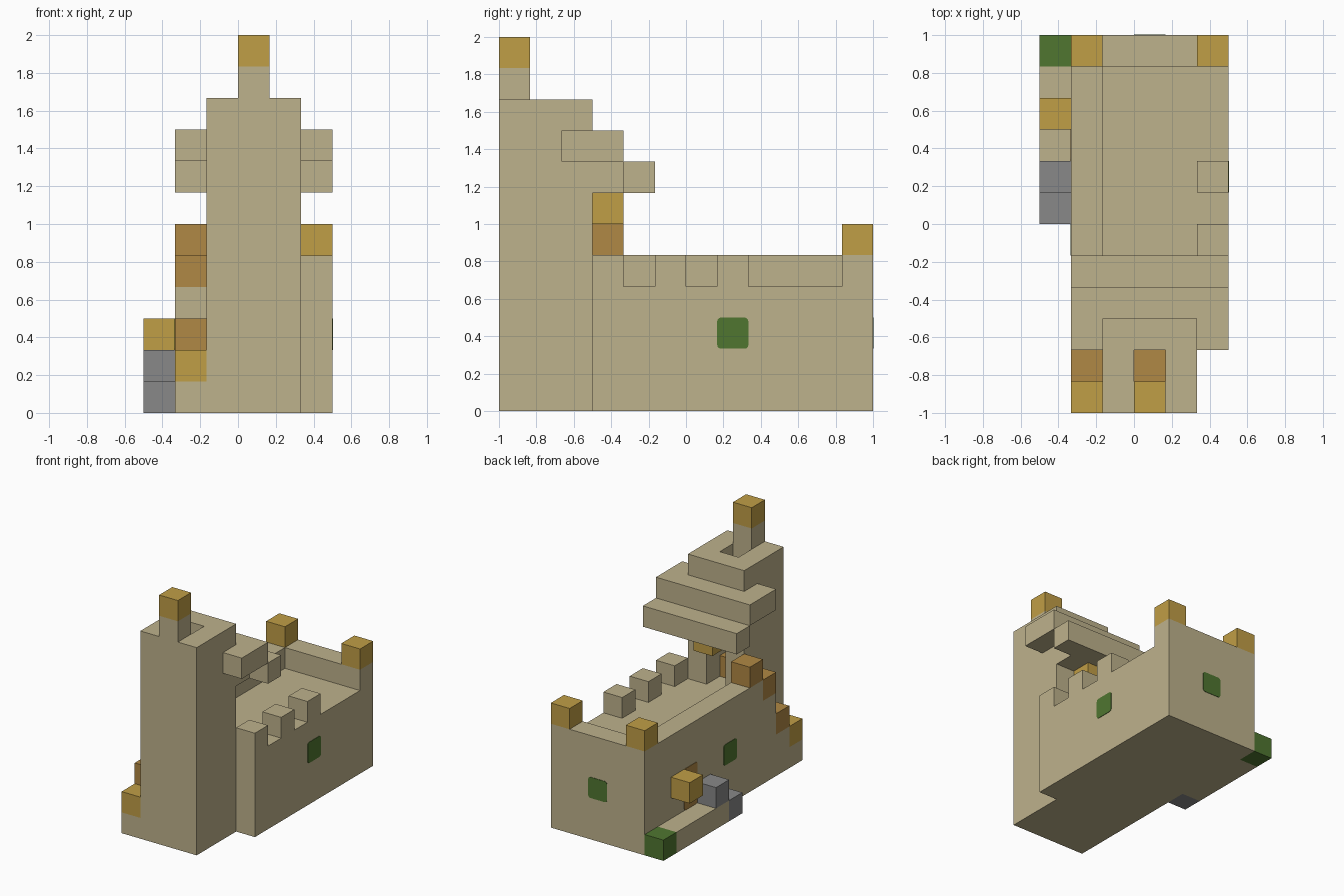
import bpy
import bmesh
from mathutils import Matrix, Vector

U = 1 / 6  # edge of one building block

old = bpy.data.objects.get("Cube")
if old:
    bpy.data.objects.remove(old, do_unlink=True)


def material(name, rgb):
    m = bpy.data.materials.new(name)
    m.use_nodes = True
    colour = (*rgb, 1)
    m.diffuse_color = colour
    m.node_tree.nodes["Principled BSDF"].inputs["Base Color"].default_value = colour
    return m


SAND = material("sandstone", (0.515, 0.445, 0.262))
GOLD = material("gold", (0.527, 0.342, 0.061))
BROWN = material("brown", (0.434, 0.246, 0.058))
GRAY = material("gray", (0.246, 0.246, 0.246))
GREEN = material("green", (0.08, 0.181, 0.03))


def add_box(bm, lo, hi):
    lo, hi = Vector(lo) * U, Vector(hi) * U
    size = Matrix.Diagonal((*(hi - lo), 1))
    return bmesh.ops.create_cube(
        bm, size=1, matrix=Matrix.Translation((lo + hi) / 2) @ size)["verts"]


def finish(bm, name, mat):
    mesh = bpy.data.meshes.new(name)
    bm.to_mesh(mesh)
    bm.free()
    mesh.materials.append(mat)
    obj = bpy.data.objects.new(name, mesh)
    bpy.context.scene.collection.objects.link(obj)
    return obj


def part(name, mat, *boxes):
    """One object from boxes given as (low corner, high corner) in blocks."""
    bm = bmesh.new()
    for lo, hi in boxes:
        add_box(bm, lo, hi)
    return finish(bm, name, mat)


def block(name, mat, x, y, z, height=1):
    return part(name, mat, ((x, y, z), (x + 1, y + 1, z + height)))


def plate(name, mat, lo, hi, axis):
    """Thin plate with rounded corners, flat along the given axis."""
    bm = bmesh.new()
    add_box(bm, lo, hi)
    corners = [e for e in bm.edges
               if abs((e.verts[0].co - e.verts[1].co).normalized()[axis]) > 0.9]
    bmesh.ops.bevel(bm, geom=corners, offset=0.02, segments=3,
                    profile=0.5, affect='EDGES')
    return finish(bm, name, mat)


# Main hall with its flat roof, side wall and back wall
part("hall", SAND, ((-2, -3, 0), (3, 6, 4)))
part("roof_side_wall", SAND, ((-2, -3, 4), (-1, 5, 5)))
part("roof_back_wall", SAND, ((-2, 5, 4), (3, 6, 5)))
for n, y in enumerate((-3, -1, 1)):
    block(f"battlement_{n + 1}", SAND, 2, y, 4)
for side, x in (("right", -2), ("left", 2)):
    block(f"back_post_{side}", GOLD, x, 5, 5)

# Tower: solid base, then a hollow shaft with a doorway to the roof
part("tower_base", SAND, ((-1, -6, 0), (2, -3, 4)))
part("tower_shaft", SAND,
     ((-1, -6, 4), (0, -3, 10)),
     ((1, -6, 4), (2, -3, 10)),
     ((0, -6, 4), (1, -5, 10)),
     ((0, -4, 6), (1, -3, 10)))
block("shaft_floor", BROWN, 0, -5, 4)
block("spire", SAND, 0, -6, 10)
block("spire_tip", GOLD, 0, -6, 11)

# Stepped canopy behind the tower, with a lamp over the doorway
part("canopy_upper", SAND, ((-2, -4, 8), (3, -3, 9)), ((-2, -3, 8), (3, -2, 9)))
part("canopy_lower", SAND, ((-2, -2, 7), (3, -1, 8)))
part("canopy_joint", SAND, ((-1, -3, 7), (2, -2, 8)))
block("doorway_lamp", GOLD, 0, -3, 6)

# Outer staircase climbing along the tower
for n, (y, z, mat) in enumerate(((-6, 1, GOLD), (-5, 2, BROWN), (-4, 4, BROWN))):
    block(f"stair_support_{n + 1}", SAND, -2, y, 0, height=z)
    block(f"stair_step_{n + 1}", mat, -2, y, z)
block("stair_step_top", BROWN, -2, -3, 5)

# Porch along the right side
part("porch", SAND, ((-3, 1, 0), (-2, 5, 1)))
block("porch_bush", GREEN, -3, 5, 0)
block("porch_lamp", GOLD, -3, 3, 2)
block("porch_step_low", GRAY, -3, 0, 0)
block("porch_step_high", GRAY, -3, 1, 1)

# Windows and the side door as thin plates
T = 0.02
plate("window_left", GREEN, (3 - T, 1, 2), (3 + T, 2, 3), 0)
plate("window_right", GREEN, (-2 - T, -1, 2), (-2 + T, 0, 3), 0)
plate("window_back", GREEN, (0, 6 - T, 2), (1, 6 + T, 3), 1)
plate("side_door", BROWN, (-2 - T, 2, 1), (-2 + T, 3, 3), 0)
